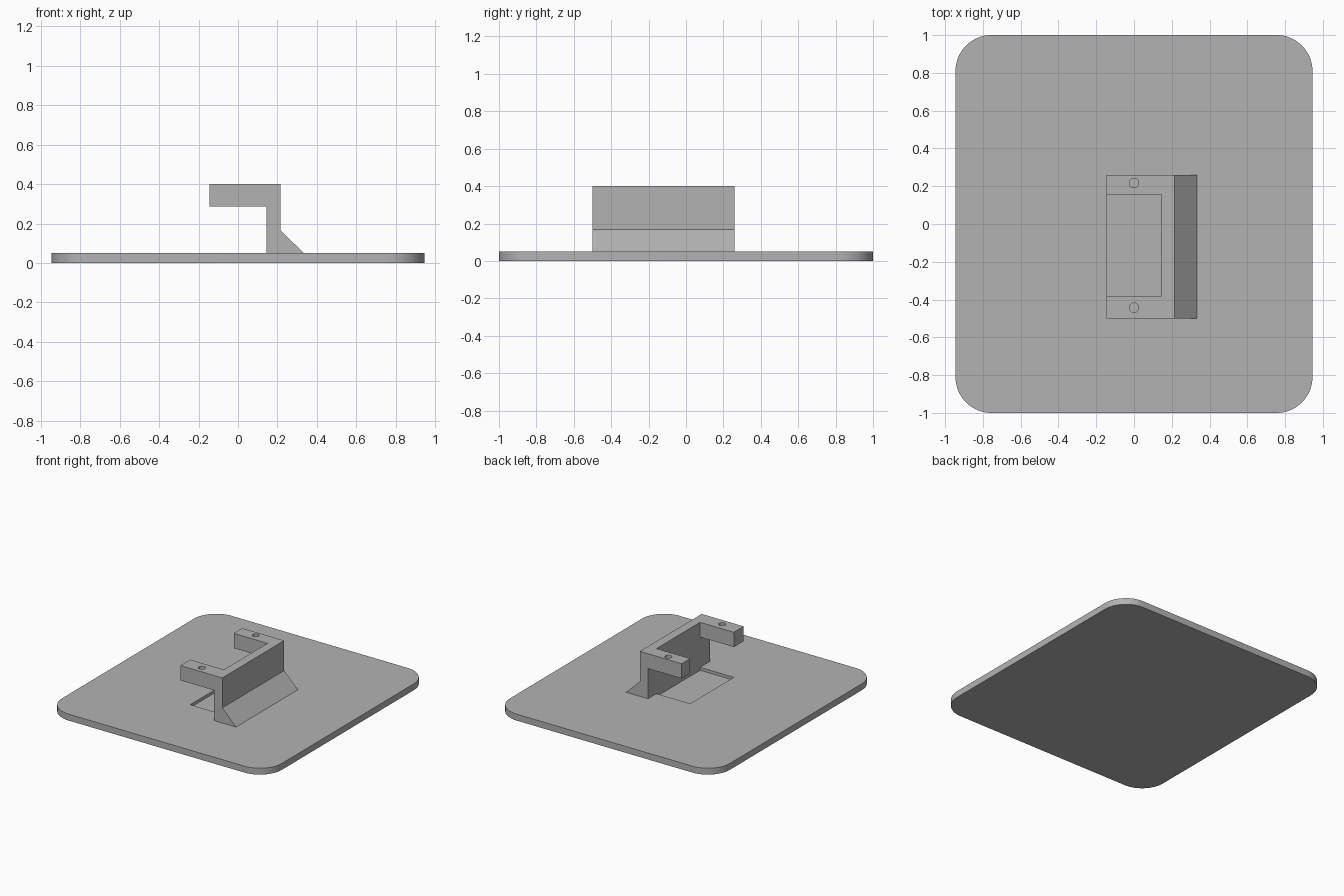
import bpy, bmesh
from math import cos, sin, pi
from mathutils import Vector

cube = bpy.data.objects.get("Cube")
if cube:
    bpy.data.objects.remove(cube, do_unlink=True)

grey = bpy.data.materials.new("plain grey")
grey.use_nodes = True
colour = (0.45, 0.45, 0.45, 1)
grey.diffuse_color = colour
grey.node_tree.nodes["Principled BSDF"].inputs["Base Color"].default_value = colour


def prism(name, outline, sweep):
    """Sweep a closed 3D outline along a vector."""
    bm = bmesh.new()
    face = bm.faces.new([bm.verts.new(p) for p in outline])
    swept = bmesh.ops.extrude_face_region(bm, geom=[face])["geom"]
    bmesh.ops.translate(bm, vec=sweep, verts=[v for v in swept if isinstance(v, bmesh.types.BMVert)])
    bmesh.ops.recalc_face_normals(bm, faces=bm.faces)
    mesh = bpy.data.meshes.new(name)
    bm.to_mesh(mesh)
    bm.free()
    mesh.materials.append(grey)
    obj = bpy.data.objects.new(name, mesh)
    bpy.context.collection.objects.link(obj)
    return obj


def box(name, x0, x1, y0, y1, z0, z1):
    return prism(name, [(x0, y0, z0), (x1, y0, z0), (x1, y1, z0), (x0, y1, z0)], (0, 0, z1 - z0))


def arc(cx, cy, z, r, start, end, steps):
    return [(cx + r * cos(a), cy + r * sin(a), z)
            for a in (start + (end - start) * i / steps for i in range(steps + 1))]


def cut(target, cutter):
    cutter.hide_render = True
    cutter.hide_set(True)
    mod = target.modifiers.new(cutter.name, "BOOLEAN")
    mod.operation = "DIFFERENCE"
    mod.solver = "EXACT"
    mod.object = cutter


HALF_X, THICK, CORNER = 0.945, 0.05, 0.19
GAP = (-0.38, 0.155)      # opening between the arms, along y
WALL_IN, WALL_OUT, TIP = 0.145, 0.215, -0.145

# Base plate with rounded corners
outline = []
for i, (sx, sy) in enumerate([(1, 1), (-1, 1), (-1, -1), (1, -1)]):
    outline += arc(sx * (HALF_X - CORNER), sy * (1 - CORNER), 0, CORNER,
                   i * pi / 2, (i + 1) * pi / 2, 16)
base = prism("base_plate", outline, (0, 0, THICK))

# Shallow pocket in the plate below the arms
cut(base, box("pocket_cutter", TIP, WALL_IN, *GAP, 0.027, 0.2))

# Bracket: upright wall, overhanging top and sloped foot in one profile
profile = [(WALL_IN, THICK), (0.333, THICK), (WALL_OUT, 0.167), (WALL_OUT, 0.4),
           (TIP, 0.4), (TIP, 0.285), (WALL_IN, 0.285)]
bracket = prism("bracket", [(x, -0.5, z) for x, z in profile], (0, 0.76, 0))

# Opening that splits the overhang into two arms
cut(bracket, box("gap_cutter", TIP - 0.1, WALL_IN, *GAP, 0.2, 0.5))

# Screw hole in each arm
for side, y in (("front", -0.443), ("back", 0.217)):
    ring = arc(0, y, 0.2, 0.025, 0, 2 * pi, 32)[:-1]
    cut(bracket, prism(side + "_hole_cutter", ring, (0, 0, 0.3)))

# Smooth the rounded rims, keep hard edges sharp
bpy.ops.object.select_all(action="DESELECT")
for obj in (base, bracket):
    obj.select_set(True)
bpy.context.view_layer.objects.active = base
bpy.ops.object.shade_smooth_by_angle(angle=pi / 6)
